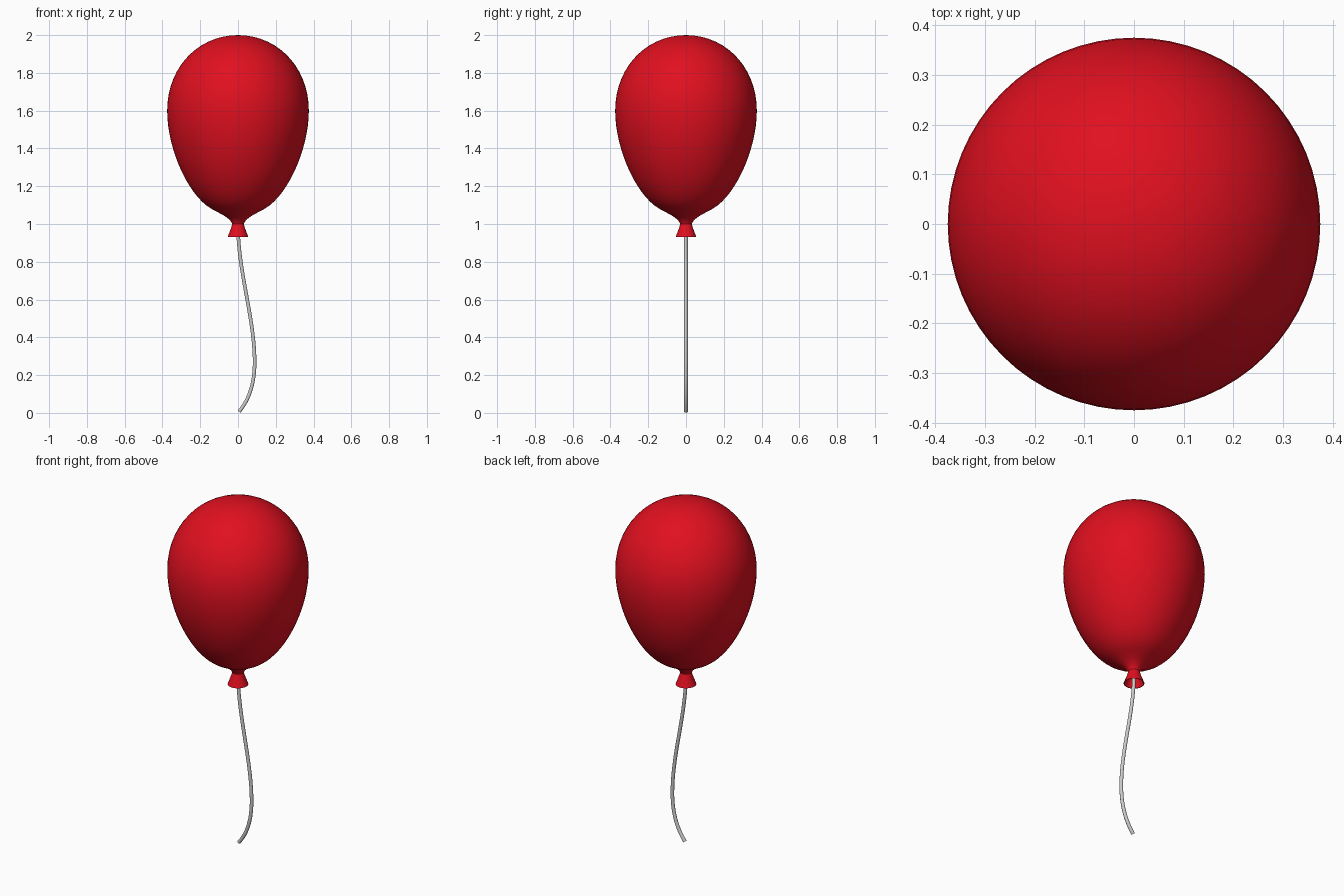
import bpy, bmesh, math
from mathutils import Vector
from mathutils.geometry import interpolate_bezier

if "Cube" in bpy.data.objects:
    bpy.data.objects.remove(bpy.data.objects["Cube"])


def bezier_chain(segments, steps):
    """Sample cubic segments (point, handle, handle, point) given as (x, z)."""
    pts = []
    for seg in segments:
        a, h1, h2, b = [Vector((x, 0, z)) for x, z in seg]
        part = interpolate_bezier(a, h1, h2, b, steps)
        pts += part[1:] if pts else part
    return pts


def lathe(name, profile, material, sides=64):
    bm = bmesh.new()
    verts = [bm.verts.new(p) for p in profile]
    edges = [bm.edges.new(pair) for pair in zip(verts, verts[1:])]
    bmesh.ops.spin(bm, geom=verts + edges, cent=(0, 0, 0), axis=(0, 0, 1),
                   angle=math.tau, steps=sides, use_duplicate=False)
    bmesh.ops.remove_doubles(bm, verts=bm.verts, dist=1e-5)
    bmesh.ops.recalc_face_normals(bm, faces=bm.faces)
    mesh = bpy.data.meshes.new(name)
    bm.to_mesh(mesh)
    bm.free()
    mesh.shade_smooth()
    mesh.materials.append(material)
    obj = bpy.data.objects.new(name, mesh)
    bpy.context.collection.objects.link(obj)
    bpy.ops.object.select_all(action='DESELECT')
    obj.select_set(True)
    bpy.context.view_layer.objects.active = obj
    bpy.ops.object.shade_smooth_by_angle(angle=math.radians(35))
    return obj


red = bpy.data.materials.new("red_rubber")
red.diffuse_color = (0.75, 0.005, 0.014, 1)
red.use_nodes = True
red.node_tree.nodes["Principled BSDF"].inputs["Base Color"].default_value = red.diffuse_color

# Inflated body, tapering to the neck
lathe("balloon_body", bezier_chain([
    ((0, 2.0), (0.21, 2.0), (0.375, 1.83), (0.375, 1.6)),
    ((0.375, 1.6), (0.375, 1.40), (0.265, 1.15), (0.14, 1.08)),
    ((0.14, 1.08), (0.09, 1.052), (0.045, 1.035), (0.03, 1.0)),
], 16), red)

# Flared hollow lip under the neck, outer then inner wall
lip = [(0.03, 1.002), (0.038, 0.975), (0.055, 0.93), (0.051, 0.93), (0.033, 0.975), (0, 0.995)]
lathe("balloon_lip", [Vector((r, 0, z)) for r, z in lip], red)

# Wavy string hanging from inside the lip
path = bezier_chain([
    ((0, 0.99), (0, 0.75), (0.088, 0.5), (0.088, 0.27)),
    ((0.088, 0.27), (0.088, 0.14), (0.05, 0.06), (0.006, 0.007)),
], 24)
curve = bpy.data.curves.new("string", 'CURVE')
curve.dimensions = '3D'
curve.bevel_depth = 0.01
curve.bevel_resolution = 3
curve.use_fill_caps = True
spline = curve.splines.new('POLY')
spline.points.add(len(path) - 1)
for point, co in zip(spline.points, path):
    point.co = (*co, 1)
spline.use_smooth = True
bpy.context.collection.objects.link(bpy.data.objects.new("string", curve))
